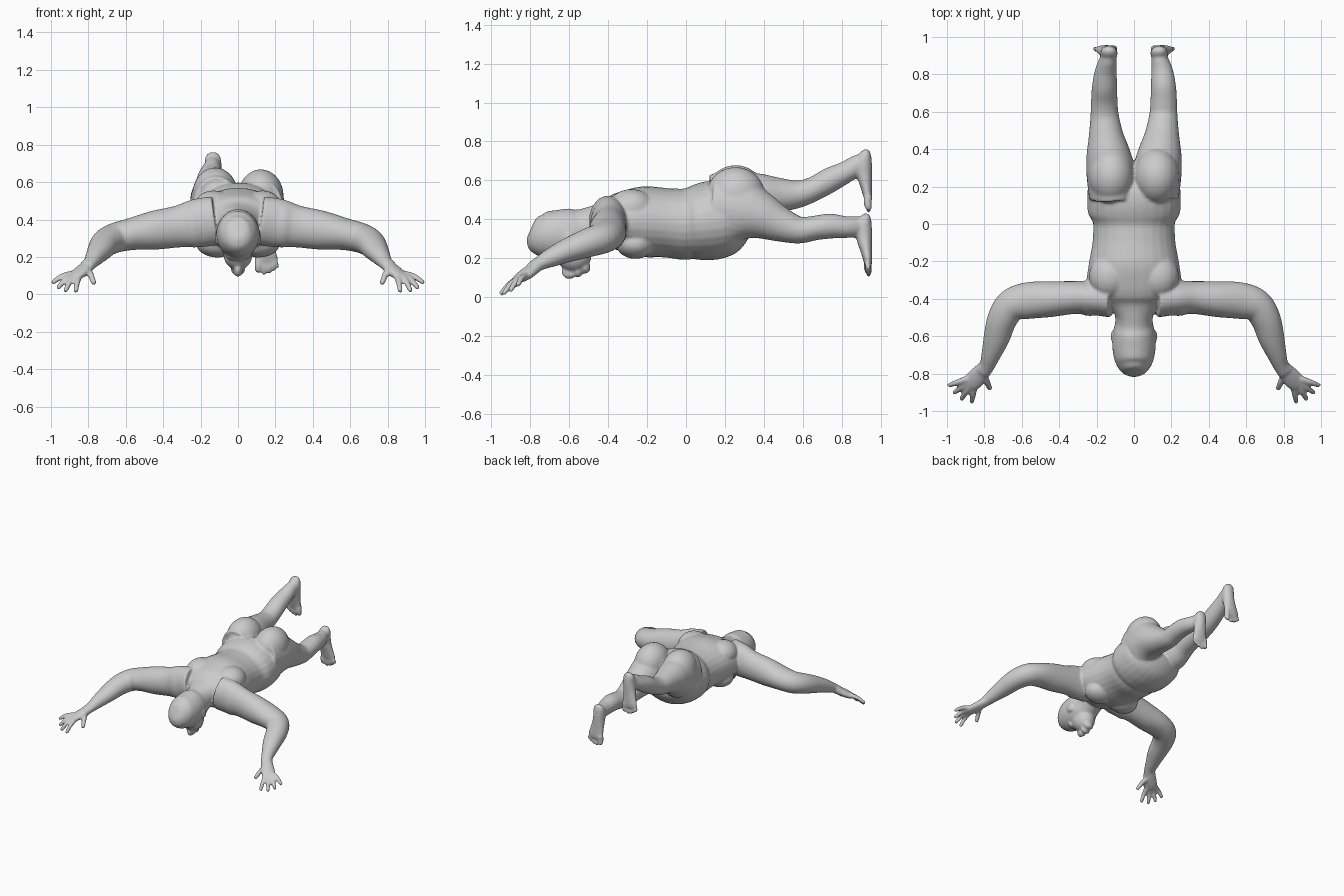
import bpy, bmesh, math
from mathutils import Vector, Matrix

bm = bmesh.new()


def spline(a, b, c, d, t):
    return 0.5 * (2 * b + (c - a) * t + (2 * a - 5 * b + 4 * c - d) * t * t
                  + (3 * b - a - 3 * c + d) * t ** 3)


def tube(rows, up=(0, 0, 1), sx=1, steps=4, sides=28):
    """Loft ellipses through rows of (x, y, z, side radius, up radius)."""
    n = len(rows)
    pts = []
    for i in range(n - 1):
        q = [rows[max(i - 1, 0)], rows[i], rows[i + 1], rows[min(i + 2, n - 1)]]
        for s in range(steps):
            pts.append([spline(*[r[k] for r in q], s / steps) for k in range(5)])
    pts.append(list(rows[-1]))
    rings = []
    for i, p in enumerate(pts):
        a, b = pts[max(i - 1, 0)], pts[min(i + 1, len(pts) - 1)]
        t = (Vector(b[:3]) - Vector(a[:3])).normalized()
        side = t.cross(Vector(up)).normalized()
        u = side.cross(t)
        ring = []
        for k in range(sides):
            an = 2 * math.pi * k / sides
            v = Vector(p[:3]) + side * (p[3] * math.cos(an)) + u * (p[4] * math.sin(an))
            ring.append(bm.verts.new((v.x * sx, v.y, v.z)))
        rings.append(ring)
    for r0, r1 in zip(rings, rings[1:]):
        for k in range(sides):
            j = (k + 1) % sides
            bm.faces.new((r0[k], r0[j], r1[j], r1[k]))
    bm.faces.new(rings[0])
    bm.faces.new(rings[-1])


def ball(c, r, rot_x=0):
    m = (Matrix.Translation(c) @ Matrix.Rotation(math.radians(rot_x), 4, 'X')
         @ Matrix.Diagonal((*r, 1)))
    bmesh.ops.create_uvsphere(bm, u_segments=28, v_segments=18, radius=1, matrix=m)


def digit(base, tip, r, sx=1, bend=0.012, up=(0, 0, 1)):
    """Finger or toe with a slight arch and a rounded end."""
    a, b = Vector(base), Vector(tip)
    mid = (a + b) / 2 + Vector(up) * bend
    near = b - (b - mid).normalized() * r * 0.5
    tube([(*a, r * 1.1, r * 1.1), (*mid, r, r), (*near, r * .8, r * .8),
          (*b, r * .4, r * .4)], up, sx, 3, 12)


# torso: neck to groin
tube([(0, y, z, rx, rz) for y, z, rx, rz in [
    (-.52, .37, .085, .085), (-.46, .38, .12, .095), (-.40, .38, .2, .13),
    (-.32, .388, .25, .158), (-.22, .388, .243, .182), (-.1, .382, .222, .178),
    (-.01, .375, .218, .183), (.015, .378, .222, .182), (.06, .383, .246, .194),
    (.14, .395, .25, .203), (.22, .40, .24, .185), (.28, .41, .19, .13),
    (.31, .42, .1, .06)]])

# head: skull, jaw, brow, nose, lips, chin
tube([(0, y, z, rx, rz) for y, z, rx, rz in [
    (-.80, .345, .03, .04), (-.787, .34, .065, .08), (-.74, .325, .1, .115),
    (-.66, .32, .116, .128), (-.58, .328, .112, .13), (-.52, .345, .1, .112),
    (-.44, .38, .105, .1)]])
ball((0, -.575, .215), (.078, .09, .085))
ball((0, -.66, .205), (.07, .03, .025))
ball((0, -.605, .13), (.02, .035, .038), 25)
ball((0, -.59, .118), (.028, .018, .024))
ball((0, -.555, .13), (.038, .022, .03))
ball((0, -.52, .152), (.04, .03, .032))

for s in (-1, 1):
    # ear, chest, shoulder, shoulder blade, buttock
    ball((s * .112, -.6, .3), (.012, .03, .04), 20)
    ball((s * .11, -.26, .275), (.115, .1, .078))
    ball((s * .235, -.4, .375), (.1, .092, .125))
    ball((s * .13, -.28, .46), (.11, .12, .095))
    ball((s * .122, .255, .53 - s * .005), (.122, .15, .143))

    # arm
    tube([(.12, -.40, .395, .1, .13), (.22, -.395, .38, .092, .13),
          (.32, -.393, .362, .088, .112), (.45, -.402, .342, .096, .104),
          (.57, -.41, .322, .098, .086), (.655, -.435, .302, .088, .08),
          (.705, -.51, .277, .08, .074), (.735, -.61, .24, .07, .062),
          (.765, -.70, .2, .052, .048), (.785, -.755, .172, .042, .036),
          (.81, -.79, .148, .044, .032)], sx=s)
    # palm
    tube([(.783, -.75, .172, .036, .03), (.815, -.79, .142, .045, .03),
          (.85, -.83, .113, .052, .027), (.878, -.86, .092, .045, .02)], sx=s)
    # fingers and thumb
    for base, tip in [((.885, -.825, .11), (.995, -.865, .06)),
                      ((.885, -.845, .1), (.965, -.905, .03)),
                      ((.875, -.86, .095), (.925, -.94, .014)),
                      ((.85, -.86, .097), (.868, -.955, .012))]:
        digit(base, tip, .0165, s)
    digit((.81, -.79, .135), (.768, -.885, .055), .018, s)

    # leg: the one on +x hangs low, the other is raised
    low = [.46, .45, .42, .376, .345, .355, .365, .36, .362, .365]
    high = [.47, .49, .515, .523, .53, .558, .602, .642, .678, .695]
    zs = low if s > 0 else high
    shape = [(.115, .14, .125, .16), (.125, .28, .13, .17), (.138, .38, .117, .125),
             (.15, .48, .092, .092), (.157, .58, .076, .07), (.159, .66, .071, .063),
             (.157, .74, .067, .064), (.15, .82, .058, .056), (.138, .88, .046, .053),
             (.135, .915, .04, .045)]
    tube([(x, y, z, rx, rz) for (x, y, rx, rz), z in zip(shape, zs)], sx=s)

    # foot hanging from the ankle, heel up
    lift = 0 if s > 0 else .33
    tube([(x, y, z + lift, rx, ry) for x, y, z, rx, ry in [
        (.134, .938, .425, .02, .012), (.134, .925, .405, .04, .03),
        (.134, .912, .36, .046, .044), (.138, .916, .3, .047, .04),
        (.145, .926, .24, .054, .03), (.151, .934, .19, .062, .023),
        (.154, .938, .16, .056, .016)]], up=(0, 1, 0), sx=s)
    # toes, big toe inside
    for k, (x0, x1, z1, r) in enumerate([(.112, .106, .115, .021), (.136, .14, .105, .0155),
                                         (.157, .168, .112, .0145), (.176, .193, .125, .014),
                                         (.193, .214, .142, .0135)]):
        digit((x0, .936, .19 + lift), (x1, .942, z1 + lift), r, s, -.006, (0, 1, 0))

bmesh.ops.recalc_face_normals(bm, faces=bm.faces)
mesh = bpy.data.meshes.new("body")
bm.to_mesh(mesh)
bm.free()
body = bpy.data.objects.new("body", mesh)
bpy.context.collection.objects.link(body)

# fuse all parts into one smooth skin
rm = body.modifiers.new("fuse", 'REMESH')
rm.mode = 'VOXEL'
rm.voxel_size = .0075
rm.use_smooth_shade = True
sm = body.modifiers.new("soften", 'SMOOTH')
sm.factor = .5
sm.iterations = 8
